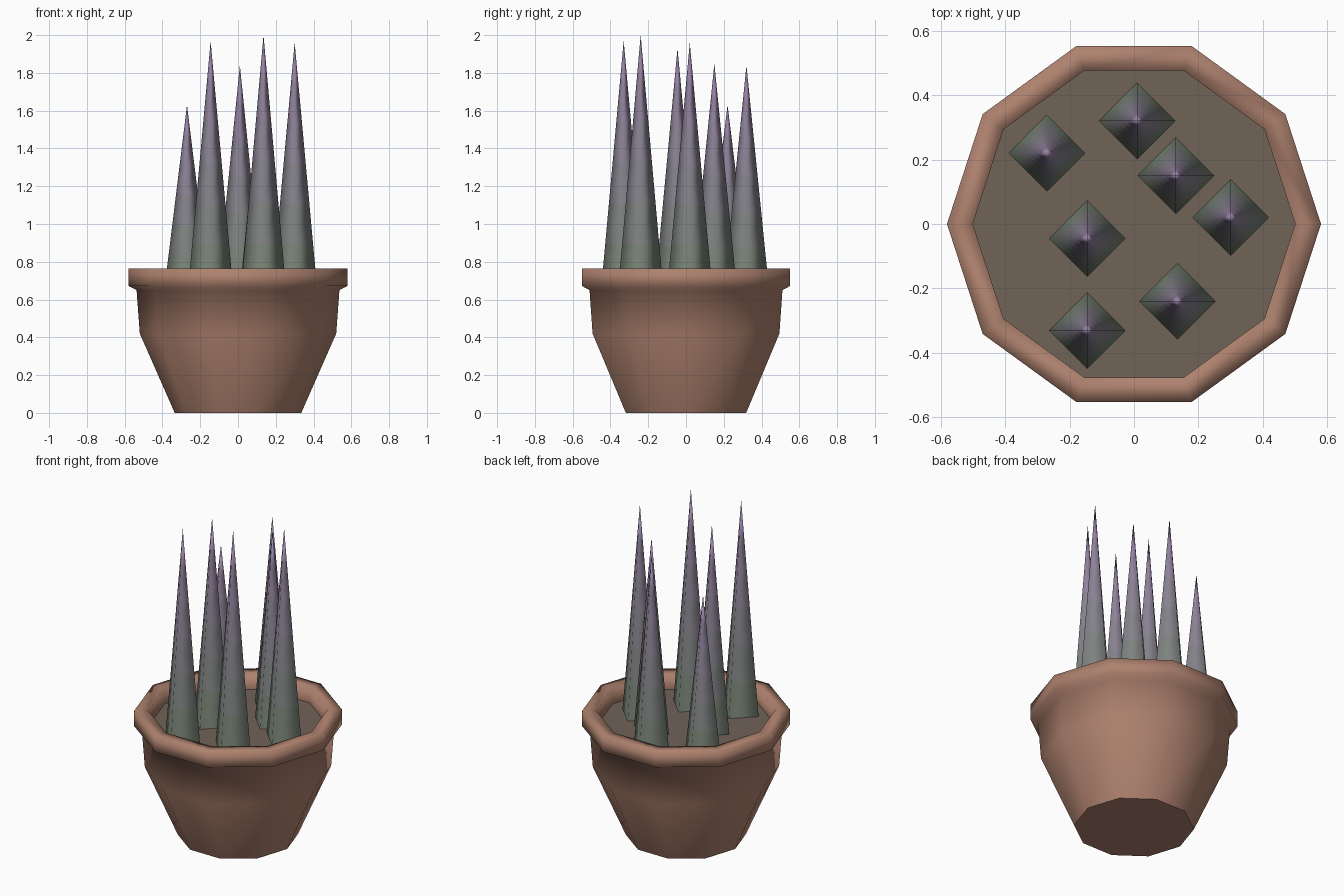
import bpy, math

if "Cube" in bpy.data.objects:
    bpy.data.objects.remove(bpy.data.objects["Cube"])

SIDES = 10
SOIL_Z = 0.67


def material(name, rgb):
    m = bpy.data.materials.new(name)
    m.diffuse_color = (*rgb, 1)
    m.use_nodes = True
    m.node_tree.nodes["Principled BSDF"].inputs["Base Color"].default_value = m.diffuse_color
    return m


def lathe(name, profile, sides, mats, cap_start=False, smooth=True, at=(0, 0), band_mats=False):
    """Spin (radius, z) points round z; a zero radius makes a single tip vertex."""
    verts, faces, rings, slots = [], [], [], []
    for r, z in profile:
        n = 1 if r == 0 else sides
        rings.append([len(verts) + i for i in range(n)])
        verts += [(r * math.cos(math.tau * i / sides), r * math.sin(math.tau * i / sides), z)
                  for i in range(n)]
    for k, (a, b) in enumerate(zip(rings, rings[1:])):
        for i in range(sides):
            j = (i + 1) % sides
            faces.append((a[i], a[j], b[0]) if len(b) == 1 else (a[i], a[j], b[j], b[i]))
            slots.append(k if band_mats else 0)
    if cap_start:
        faces.append(tuple(reversed(rings[0])))
        slots.append(0)
    me = bpy.data.meshes.new(name)
    me.from_pydata(verts, [], faces)
    for m in mats:
        me.materials.append(m)
    for p, s in zip(me.polygons, slots):
        p.material_index = s
        p.use_smooth = smooth and len(p.vertices) <= 4
    ob = bpy.data.objects.new(name, me)
    ob.location = (*at, 0)
    bpy.context.collection.objects.link(ob)
    return ob


# Pot: tapered body, rolled rim, inner lip down to the soil
clay = material("clay", (0.42, 0.22, 0.155))
lathe("pot", [(0.335, 0), (0.52, 0.42), (0.537, 0.65), (0.58, 0.672),
              (0.58, 0.765), (0.50, 0.765), (0.50, SOIL_Z)],
      SIDES, [clay], cap_start=True)

# Soil disc
soil = material("soil", (0.16, 0.125, 0.095))
lathe("soil", [(0.50, SOIL_Z), (0, SOIL_Z)], SIDES, [soil], smooth=False)

# Spiky leaves: four-sided spires fading from green to violet
BANDS = 6
low, high = (0.19, 0.23, 0.18), (0.30, 0.22, 0.37)
fade = [material(f"leaf_{k}", [a + (b - a) * k / (BANDS - 1) for a, b in zip(low, high)])
        for k in range(BANDS)]
leaves = [(-0.27, 0.22, 1.63), (0.01, 0.32, 1.84), (0.13, 0.15, 1.85), (0.30, 0.02, 1.96),
          (-0.145, -0.045, 1.93), (0.135, -0.24, 2.0), (-0.145, -0.33, 1.97)]
for n, (x, y, tip) in enumerate(leaves, 1):
    profile = [(0.118 * (1 - k / BANDS), SOIL_Z + (tip - SOIL_Z) * k / BANDS)
               for k in range(BANDS)] + [(0, tip)]
    lathe(f"leaf_spike_{n}", profile, 4, fade, at=(x, y), band_mats=True)
